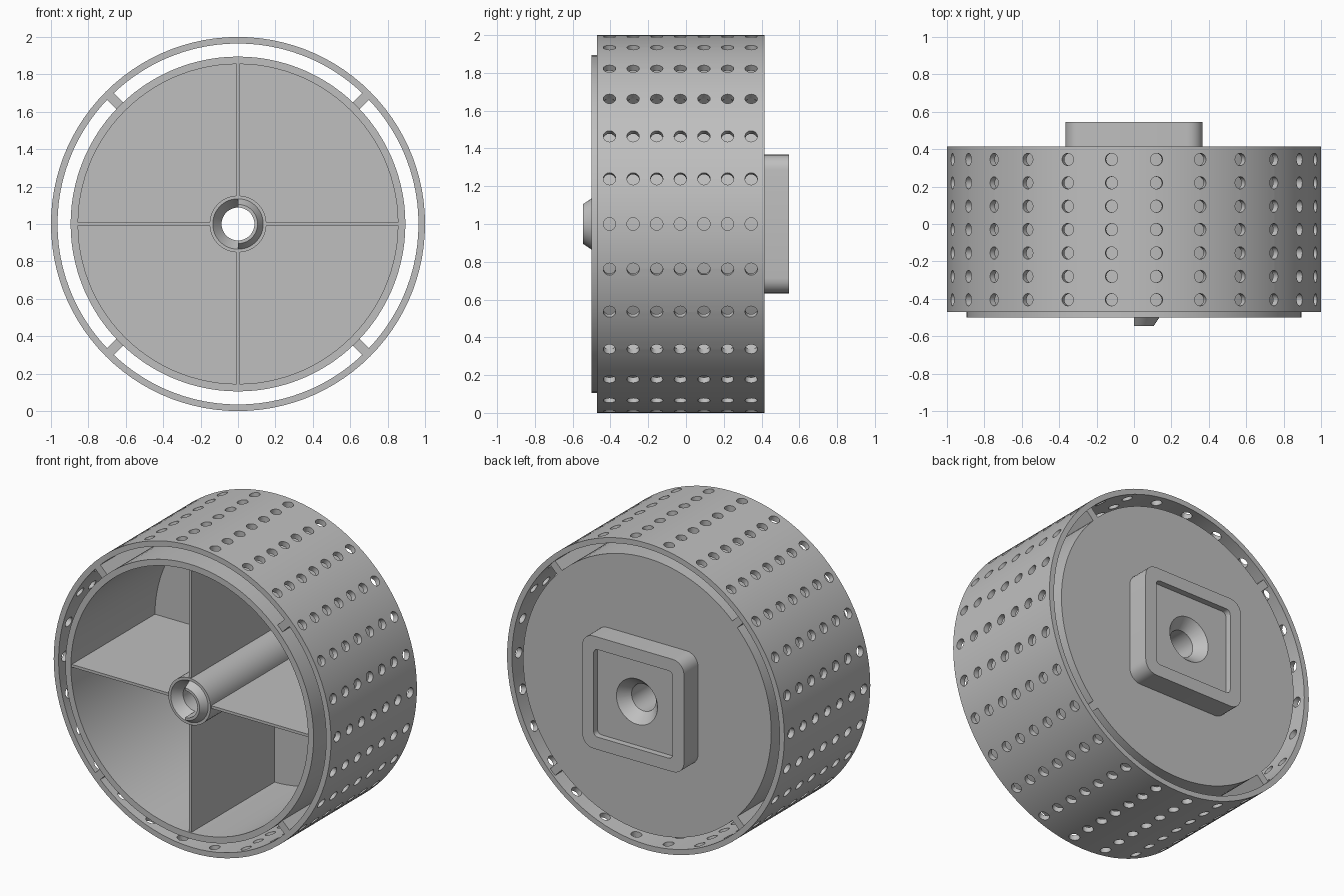
import bpy, bmesh, math
from mathutils import Matrix, Vector

cube = bpy.data.objects.get("Cube")
if cube:
    bpy.data.objects.remove(cube, do_unlink=True)

grey = bpy.data.materials.new("plain grey")
grey.use_nodes = True
colour = (0.52, 0.52, 0.52, 1)
grey.diffuse_color = colour
grey.node_tree.nodes["Principled BSDF"].inputs["Base Color"].default_value = colour

CENTRE = Vector((0, 0, 1))


def finish(bm, name):
    bmesh.ops.remove_doubles(bm, verts=bm.verts, dist=1e-5)
    bmesh.ops.recalc_face_normals(bm, faces=bm.faces)
    mesh = bpy.data.meshes.new(name)
    bm.to_mesh(mesh)
    bm.free()
    obj = bpy.data.objects.new(name, mesh)
    bpy.context.collection.objects.link(obj)
    mesh.materials.append(grey)
    return obj


def lathe(name, profile, segments, start=0, sweep=360):
    """Spin a closed (radius, y) profile about the wheel axle."""
    bm = bmesh.new()
    full = sweep == 360
    rings = []
    for i in range(segments if full else segments + 1):
        a = math.radians(start + sweep * i / segments)
        rings.append([bm.verts.new((r * math.cos(a), y, 1 + r * math.sin(a)))
                      for r, y in profile])
    n = len(profile)
    for i in range(segments):
        a, b = rings[i], rings[(i + 1) % len(rings)]
        for j in range(n):
            k = (j + 1) % n
            bm.faces.new((a[j], a[k], b[k], b[j]))
    if not full:
        bm.faces.new(rings[0])
        bm.faces.new(rings[-1])
    else:
        bmesh.ops.dissolve_degenerate(bm, edges=bm.edges, dist=1e-6)
    return finish(bm, name)


def box(name, low, high, turn=0):
    """Box between two corners given relative to the axle centre."""
    bm = bmesh.new()
    low, high = Vector(low), Vector(high)
    place = (Matrix.Translation(CENTRE) @ Matrix.Rotation(turn, 4, 'Y')
             @ Matrix.Translation((low + high) / 2)
             @ Matrix.Diagonal((*(high - low), 1)))
    bmesh.ops.create_cube(bm, size=1, matrix=place)
    return finish(bm, name)


def rounded_block(name, half, radius, back, front, steps=6):
    """Square block with rounded corners, lying along y."""
    bm = bmesh.new()
    verts = []
    for q in range(4):
        mid = math.radians(45 + 90 * q)
        cx = math.copysign(half - radius, math.cos(mid))
        cz = math.copysign(half - radius, math.sin(mid))
        for i in range(steps + 1):
            a = math.radians(90 * q + 90 * i / steps)
            verts.append(bm.verts.new((cx + radius * math.cos(a), back,
                                       1 + cz + radius * math.sin(a))))
    face = bm.faces.new(verts)
    out = bmesh.ops.extrude_face_region(bm, geom=[face], use_keep_orig=True)
    moved = [v for v in out["geom"] if isinstance(v, bmesh.types.BMVert)]
    bmesh.ops.translate(bm, verts=moved, vec=(0, front - back, 0))
    return finish(bm, name)


def cut(obj, cutter):
    mod = obj.modifiers.new("cut", 'BOOLEAN')
    mod.operation = 'DIFFERENCE'
    mod.solver = 'EXACT'
    mod.object = cutter
    cutter.hide_render = True
    bpy.ops.object.select_all(action='DESELECT')
    bpy.context.view_layer.objects.active = obj
    obj.select_set(True)
    bpy.ops.object.modifier_apply(modifier=mod.name)
    bpy.data.objects.remove(cutter, do_unlink=True)


def smooth(*objs):
    bpy.ops.object.select_all(action='DESELECT')
    for o in objs:
        o.select_set(True)
    bpy.context.view_layer.objects.active = objs[0]
    bpy.ops.object.shade_smooth_by_angle(angle=math.radians(25))


# Perforated outer drum
drum = lathe("outer_drum", [(1, -0.47), (1, 0.415), (0.965, 0.415), (0.965, -0.47)], 104)
bm = bmesh.new()
ROWS, PER_ROW = 26, 7
for row in range(ROWS):
    turn = Matrix.Rotation(math.tau * row / ROWS, 4, 'Y')
    for col in range(PER_ROW):
        place = (Matrix.Translation(CENTRE) @ turn
                 @ Matrix.Translation((0.98, -0.405 + 0.125 * col, 0))
                 @ Matrix.Rotation(math.pi / 2, 4, 'Y'))
        bmesh.ops.create_cone(bm, cap_ends=True, segments=16, radius1=0.033,
                              radius2=0.033, depth=0.12, matrix=place)
cut(drum, finish(bm, "hole_cutter"))

# Inner cup with closed back
cup = lathe("inner_cup", [(0.895, -0.5), (0.895, 0.4), (0.12, 0.4), (0.12, 0.365),
                          (0.855, 0.365), (0.855, -0.5)], 104)

# Bridges joining the cup to the drum
for i in range(4):
    box(f"bridge_{i + 1}", (0.89, -0.47, -0.025), (0.968, 0.4, 0.025),
        math.radians(45 + 90 * i))

# Cross ribs inside the cup
for i in range(4):
    box(f"cup_rib_{i + 1}", (0.13, -0.492, -0.009), (0.858, 0.37, 0.009),
        math.radians(90 * i))

# Hollow hub: raised cone on one half, matching socket on the other
BORE = 0.088
hub_raised = lathe("hub_raised_half", [(0.152, 0.4), (0.152, -0.5), (0.135, -0.5),
                   (0.105, -0.545), (BORE, -0.545), (BORE, 0.4)], 24, -90, 180)
hub_socket = lathe("hub_socket_half", [(0.152, 0.4), (0.152, -0.5), (0.135, -0.5),
                   (BORE, -0.44), (BORE, 0.4)], 24, 90, 180)

# Square boss on the back with shallow recess and countersunk bore
boss = rounded_block("back_boss", 0.367, 0.08, 0.398, 0.545)
cut(boss, rounded_block("recess_cutter", 0.285, 0.03, 0.505, 0.6))
cut(boss, lathe("bore_cutter", [(0, 0.38), (BORE, 0.38), (BORE, 0.435),
                                (0.148, 0.505), (0.148, 0.52), (0, 0.52)], 48))

smooth(drum, cup, hub_raised, hub_socket, boss)
